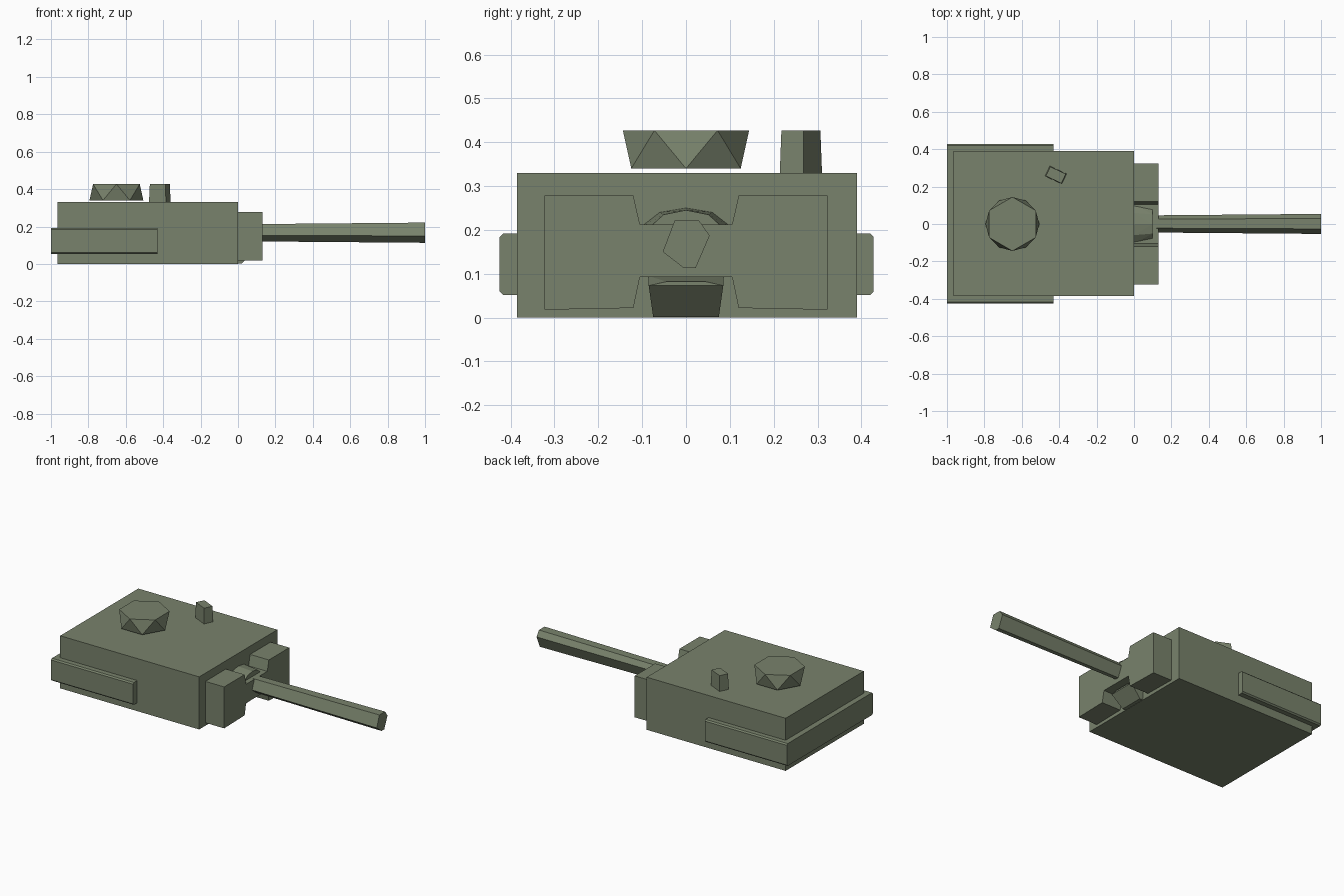
import bpy, bmesh, math
from mathutils import Matrix, Vector

if "Cube" in bpy.data.objects:
    bpy.data.objects.remove(bpy.data.objects["Cube"])

paint = bpy.data.materials.new("olive_paint")
paint.diffuse_color = (0.19, 0.225, 0.15, 1)
paint.use_nodes = True
paint.node_tree.nodes["Principled BSDF"].inputs["Base Color"].default_value = paint.diffuse_color


def finish(name, bm):
    bmesh.ops.recalc_face_normals(bm, faces=bm.faces[:])
    mesh = bpy.data.meshes.new(name)
    bm.to_mesh(mesh)
    bm.free()
    mesh.materials.append(paint)
    ob = bpy.data.objects.new(name, mesh)
    bpy.context.collection.objects.link(ob)
    return ob


def box(name, lo, hi, bevel=0):
    lo, hi = Vector(lo), Vector(hi)
    bm = bmesh.new()
    bmesh.ops.create_cube(bm, size=1, matrix=Matrix.Translation((lo + hi) / 2)
                          @ Matrix.Diagonal((*(hi - lo), 1)))
    if bevel:
        edges = [e for e in bm.edges if abs((e.verts[0].co - e.verts[1].co).x) > 0.1]
        bmesh.ops.bevel(bm, geom=edges, offset=bevel, segments=1, affect='EDGES')
    return finish(name, bm)


def loft(name, ring_a, ring_b):
    bm = bmesh.new()
    a = [bm.verts.new(p) for p in ring_a]
    b = [bm.verts.new(p) for p in ring_b]
    bm.faces.new(a)
    bm.faces.new(b)
    for i in range(len(a)):
        j = (i + 1) % len(a)
        bm.faces.new((a[i], a[j], b[j], b[i]))
    return finish(name, bm)


def hull(name, points):
    bm = bmesh.new()
    for p in points:
        bm.verts.new(p)
    bmesh.ops.convex_hull(bm, input=bm.verts[:])
    bmesh.ops.dissolve_limit(bm, angle_limit=0.01, verts=bm.verts[:], edges=bm.edges[:])
    return finish(name, bm)


# Turret body and the stowage band around its rear
box("turret_body", (-0.965, -0.385, 0), (0, 0.39, 0.33))
box("rear_stowage_band", (-1, -0.425, 0.052), (-0.43, 0.428, 0.192), 0.008)

# H-shaped mantlet with two cheek blocks
half = [(0.105, 0.093), (0.12, 0.022), (0.323, 0.018), (0.323, 0.278),
        (0.12, 0.278), (0.105, 0.212)]
profile = half + [(-y, z) for y, z in reversed(half)]
loft("mantlet", [(0, y, z) for y, z in profile], [(0.13, y, z) for y, z in profile])

# Rounded hump above the gun and chin wedge below it
arc = [(-0.105, 0.205), (-0.06, 0.24), (0, 0.25), (0.06, 0.24), (0.105, 0.205)]
hull("gun_hump", [(0, y, z) for y, z in arc] + [(0.1, y * 0.85, z - 0.005) for y, z in arc])
hull("gun_chin", [(x, s * y, z) for s in (-1, 1) for x, y, z in
                  ((0, 0.085, 0.095), (0.09, 0.045, 0.082), (0.09, 0.085, 0.073),
                   (0, 0.075, 0.002), (0.02, 0.075, 0.002))])

# Six-sided barrel, slightly wider at the muzzle
section = [(-0.026, 0.056), (0.03, 0.056), (0.054, 0.022),
           (0.022, -0.052), (-0.005, -0.052), (-0.053, -0.015)]
loft("gun_barrel", [(0.12, y * 0.86, 0.165 + z * 0.86) for y, z in section],
     [(1, y, 0.165 + z) for y, z in section])

# Cupola: hexagonal antiprism hovering just above the roof
hull("cupola", [(-0.65 + 0.144 * math.cos(a), 0.144 * math.sin(a), z)
                for z, turn in ((0.34, 0), (0.427, math.pi / 6))
                for a in [turn + i * math.pi / 3 for i in range(6)]])

# Periscope, turned and tapered
turn = Matrix.Rotation(math.radians(-25), 3, 'Z')
hull("periscope", [Vector((-0.418, 0.262, z)) + turn @ Vector((sx * 0.05 * k, sy * 0.03 * k, 0))
                   for z, k in ((0.325, 1), (0.427, 0.92))
                   for sx in (-1, 1) for sy in (-1, 1)])
